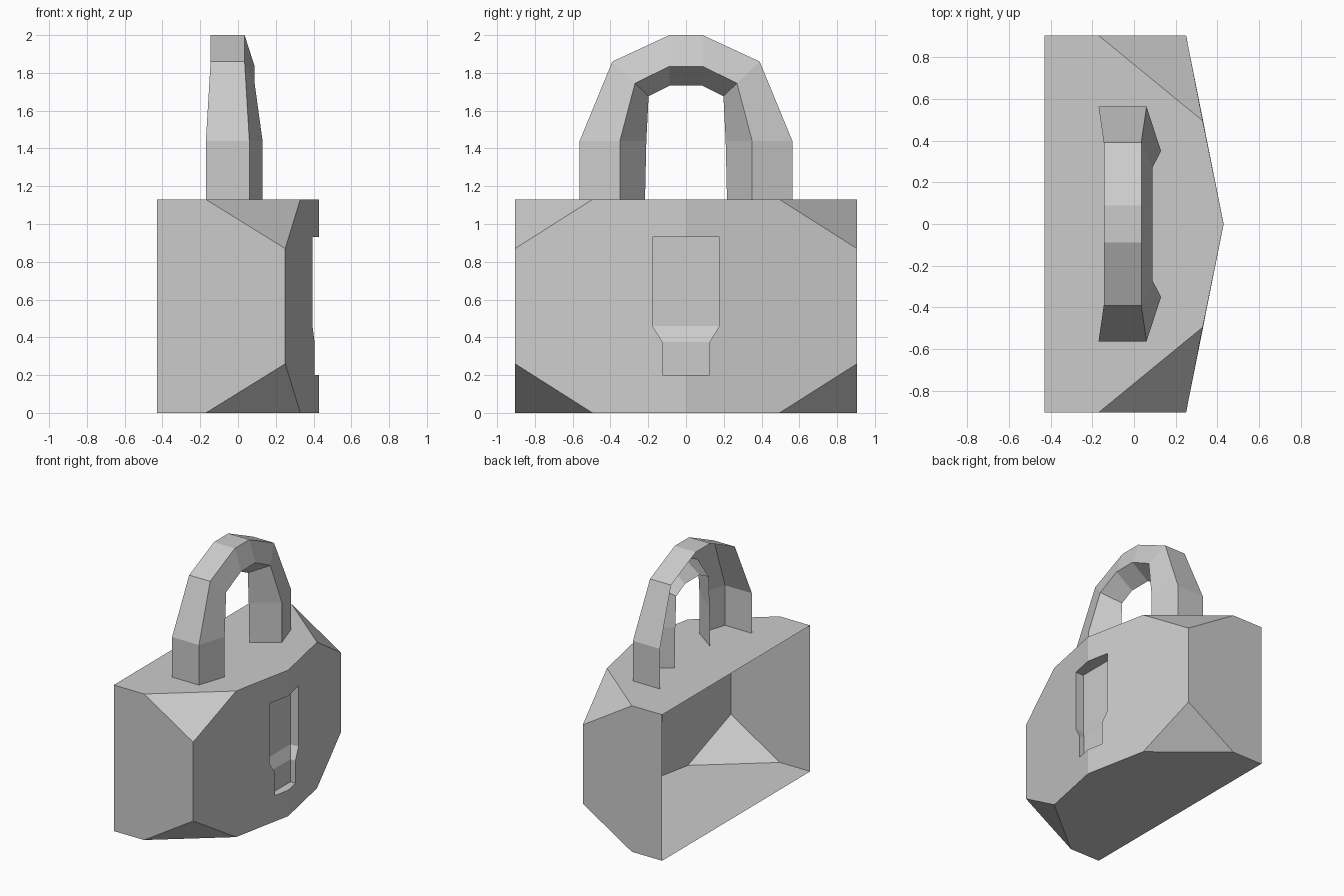
import bpy, bmesh

if "Cube" in bpy.data.objects:
    bpy.data.objects.remove(bpy.data.objects["Cube"], do_unlink=True)

# One plain grey for the whole lock
grey = bpy.data.materials.new("plain grey")
grey.use_nodes = True
colour = (0.6, 0.6, 0.6, 1)
grey.diffuse_color = colour
grey.node_tree.nodes["Principled BSDF"].inputs["Base Color"].default_value = colour


def make_object(name, bm):
    mesh = bpy.data.meshes.new(name)
    bm.to_mesh(mesh)
    bm.free()
    mesh.materials.append(grey)
    obj = bpy.data.objects.new(name, mesh)
    bpy.context.collection.objects.link(obj)
    return obj


def loft(bm, sections, closed):
    """Join matching points of neighbouring sections with quads."""
    rings = [[bm.verts.new(p) for p in s] for s in sections]
    n = len(rings[0])
    for a, b in zip(rings, rings[1:]):
        for i in range(n if closed else n - 1):
            j = (i + 1) % n
            bm.faces.new((b[i], b[j], a[j], a[i]))
    return rings


# Body: wedge-fronted block with its four front corners cut off
HEIGHT, HALF = 1.13, 0.905
bm = bmesh.new()
for top in (False, True):
    edge = HEIGHT if top else 0
    cut = HEIGHT - 0.26 if top else 0.26
    bm.verts.new((0.43, 0, edge))
    for side in (-1, 1):
        for x, y, z in ((-0.43, HALF, edge), (-0.17, HALF, edge),
                        (0.25, HALF, cut), (0.33, 0.495, edge)):
            bm.verts.new((x, side * y, z))
bmesh.ops.convex_hull(bm, input=bm.verts[:])
bmesh.ops.dissolve_limit(bm, angle_limit=0.02, verts=bm.verts[:], edges=bm.edges[:])
bmesh.ops.recalc_face_normals(bm, faces=bm.faces[:])
body = make_object("lock_body", bm)

# Keyhole cutter: deep wide slot, sloping to a shallower narrow one
bm = bmesh.new()
slot = ((0.93, 0.177, 0.325), (0.46, 0.177, 0.325),
        (0.375, 0.124, 0.362), (0.2, 0.124, 0.362))
rings = loft(bm, [[(x, y, z) for x, y in ((f, -w), (0.6, -w), (0.6, w), (f, w))]
                  for z, w, f in slot], closed=True)
bm.faces.new(rings[0])
bm.faces.new(rings[-1])
bmesh.ops.recalc_face_normals(bm, faces=bm.faces[:])
cutter = make_object("keyhole_cutter", bm)
cutter.hide_render = True

mod = body.modifiers.new("keyhole", "BOOLEAN")
mod.object = cutter
mod.operation = "DIFFERENCE"
mod.solver = "EXACT"
bpy.context.view_layer.update()
carved = bpy.data.meshes.new_from_object(
    body.evaluated_get(bpy.context.evaluated_depsgraph_get()))
body.modifiers.clear()
bpy.data.objects.remove(cutter, do_unlink=True)

# Open the back of the body
bm = bmesh.new()
bm.from_mesh(carved)
back = [f for f in bm.faces if f.calc_center_median().x < -0.42]
bmesh.ops.delete(bm, geom=back, context="FACES")
bm.to_mesh(carved)
bm.free()
body.data = carved

# Shackle: open-backed channel of outer, front and inner strips
MID = -0.055


def section(half_width, ridge_x, outer, ridge, inner):
    return [(MID - half_width, *outer), (MID + half_width, *outer),
            (ridge_x, *ridge), (MID, *inner)]


leg = [section(0.115, 0.13, (0.563, HEIGHT), (0.35, HEIGHT), (0.217, HEIGHT)),
       section(0.115, 0.13, (0.563, 1.44), (0.35, 1.44), (0.21, 1.44)),
       section(0.09, 0.088, (0.39, 1.86), (0.27, 1.745), (0.198, 1.677)),
       section(0.09, 0.088, (0.088, 2.0), (0.088, 1.835), (0.088, 1.732))]
arch = leg + [[(x, -y, z) for x, y, z in s] for s in reversed(leg)]
bm = bmesh.new()
loft(bm, arch, closed=False)
make_object("shackle", bm)
